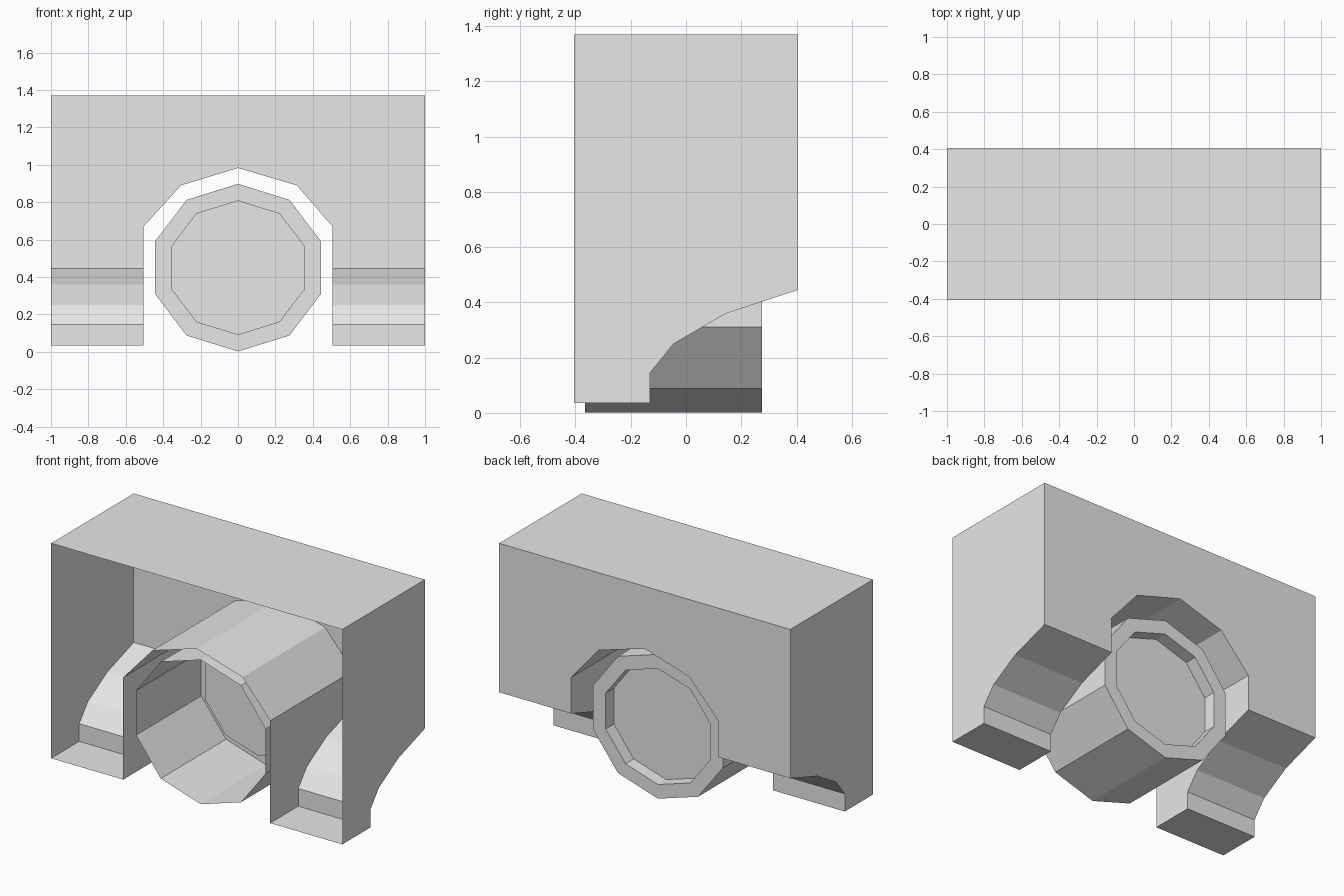
import bpy, bmesh, math

if "Cube" in bpy.data.objects:
    bpy.data.objects.remove(bpy.data.objects["Cube"])

grey = bpy.data.materials.new("light_grey")
grey.diffuse_color = (0.8, 0.8, 0.8, 1)
grey.use_nodes = True
grey.node_tree.nodes["Principled BSDF"].inputs["Base Color"].default_value = grey.diffuse_color


def finish(name, bm):
    bmesh.ops.remove_doubles(bm, verts=bm.verts, dist=1e-4)
    bmesh.ops.recalc_face_normals(bm, faces=bm.faces)
    mesh = bpy.data.meshes.new(name)
    bm.to_mesh(mesh)
    bm.free()
    mesh.materials.append(grey)
    obj = bpy.data.objects.new(name, mesh)
    bpy.context.collection.objects.link(obj)
    return obj


def face(bm, points):
    return bm.faces.new([bm.verts.new(p) for p in points])


# Open-fronted body shell
W, D, TOP, GAP, SPRING = 1.0, 0.405, 1.37, 0.505, 0.67
# underside steps as (y, z), front to back
under = [(-D, 0.035), (-0.13, 0.035), (-0.13, 0.145),
         (-0.045, 0.25), (0.145, 0.36), (D, 0.445)]
# wheel arch as (x, z)
arch = [(GAP, SPRING), (0.315, 0.89), (0, 0.983), (-0.305, 0.89), (-GAP, SPRING)]

bm = bmesh.new()
# top
face(bm, [(-W, -D, TOP), (W, -D, TOP), (W, D, TOP), (-W, D, TOP)])
# back wall with arch cut out
outline = [(-GAP, 0.445), (-W, 0.445), (-W, TOP), (W, TOP), (W, 0.445), (GAP, 0.445)] + arch
face(bm, [(x, D, z) for x, z in outline])
for s in (-1, 1):
    # outer side and arch side wall
    for x, top in ((W, TOP), (GAP, SPRING)):
        face(bm, [(s * x, y, z) for y, z in under + [(D, top), (-D, top)]])
    # stepped underside
    for (y0, z0), (y1, z1) in zip(under, under[1:]):
        face(bm, [(s * GAP, y0, z0), (s * W, y0, z0), (s * W, y1, z1), (s * GAP, y1, z1)])
# arch tunnel roof
for (x0, z0), (x1, z1) in zip(arch, arch[1:]):
    face(bm, [(x0, -D, z0), (x1, -D, z1), (x1, D, z1), (x0, D, z0)])
finish("body_shell", bm)

# Ten-sided wheel, open at the front, with a recessed back disc
OUTER, INNER, CZ, N = (0.468, 0.448), (0.378, 0.36), 0.45, 10
bm = bmesh.new()
rings = []
for (rx, rz), y in ((OUTER, -0.365), (OUTER, 0.275), (INNER, 0.275), (INNER, 0.195)):
    rings.append([bm.verts.new((rx * math.sin(i * math.tau / N), y,
                                CZ + rz * math.cos(i * math.tau / N))) for i in range(N)])
for a, b in zip(rings, rings[1:]):
    for i in range(N):
        j = (i + 1) % N
        bm.faces.new((a[i], a[j], b[j], b[i]))
bm.faces.new(rings[-1])
finish("wheel", bm)
